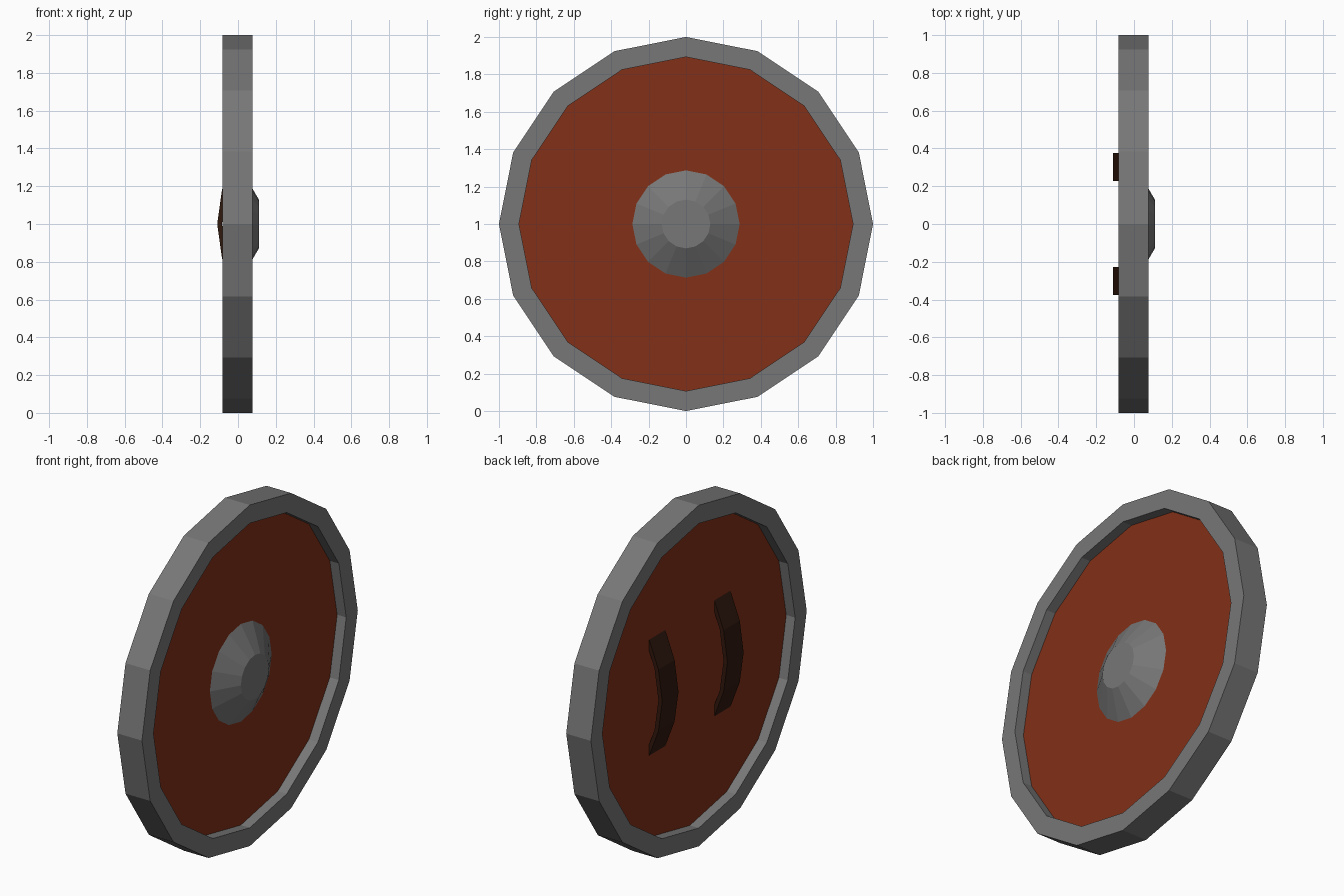
import bpy, bmesh
from math import sin, cos, pi

if "Cube" in bpy.data.objects:
    bpy.data.objects.remove(bpy.data.objects["Cube"])

SIDES = 16
CZ = 1.0  # height of the shield centre


def material(name, rgb):
    m = bpy.data.materials.new(name)
    m.diffuse_color = (*rgb, 1)
    m.use_nodes = True
    m.node_tree.nodes["Principled BSDF"].inputs["Base Color"].default_value = m.diffuse_color
    return m


def finish(name, bm, mat):
    bmesh.ops.recalc_face_normals(bm, faces=bm.faces)
    me = bpy.data.meshes.new(name)
    bm.to_mesh(me)
    bm.free()
    ob = bpy.data.objects.new(name, me)
    bpy.context.collection.objects.link(ob)
    me.materials.append(mat)
    return ob


def lathe(name, profile, mat, closed=False):
    """Turn (radius, x) points around the x axis; open profiles get end caps."""
    bm = bmesh.new()
    rings = []
    for r, x in profile:
        angles = [2 * pi * i / SIDES for i in range(SIDES)]
        rings.append([bm.verts.new((x, r * sin(a), CZ + r * cos(a))) for a in angles])
    pairs = list(zip(rings, rings[1:]))
    if closed:
        pairs.append((rings[-1], rings[0]))
    else:
        bm.faces.new(rings[0])
        bm.faces.new(rings[-1])
    for a, b in pairs:
        for i in range(SIDES):
            j = (i + 1) % SIDES
            bm.faces.new((a[i], a[j], b[j], b[i]))
    return finish(name, bm, mat)


def strap(name, y, mat):
    """Bowed band, swept along a five-point arch behind the board."""
    arch = [(-0.34, -0.025), (-0.18, -0.085), (0, -0.11), (0.18, -0.085), (0.34, -0.025)]
    w, t = 0.075, 0.025
    bm = bmesh.new()
    loops = []
    for z, x in arch:
        corners = [(x, y - w), (x, y + w), (x + t, y + w), (x + t, y - w)]
        loops.append([bm.verts.new((cx, cy, CZ + z)) for cx, cy in corners])
    for a, b in zip(loops, loops[1:]):
        for i in range(4):
            j = (i + 1) % 4
            bm.faces.new((a[i], a[j], b[j], b[i]))
    bm.faces.new(loops[0])
    bm.faces.new(loops[-1])
    return finish(name, bm, mat)


metal = material("dark_metal", (0.185, 0.185, 0.185))
red = material("red_wood", (0.223, 0.03, 0.009))
leather = material("dark_leather", (0.03, 0.009, 0.004))

# Metal rim, recessed board and centre boss
lathe("rim", [(1.0, -0.083), (1.0, 0.077), (0.893, 0.077), (0.893, -0.083)], metal, closed=True)
lathe("board", [(0.893, -0.025), (0.893, 0.018)], red)
lathe("boss", [(0.29, 0.016), (0.13, 0.11)], metal)

# Pair of arm straps on the back
for side, y in (("left", 0.302), ("right", -0.302)):
    strap(side + "_strap", y, leather)
